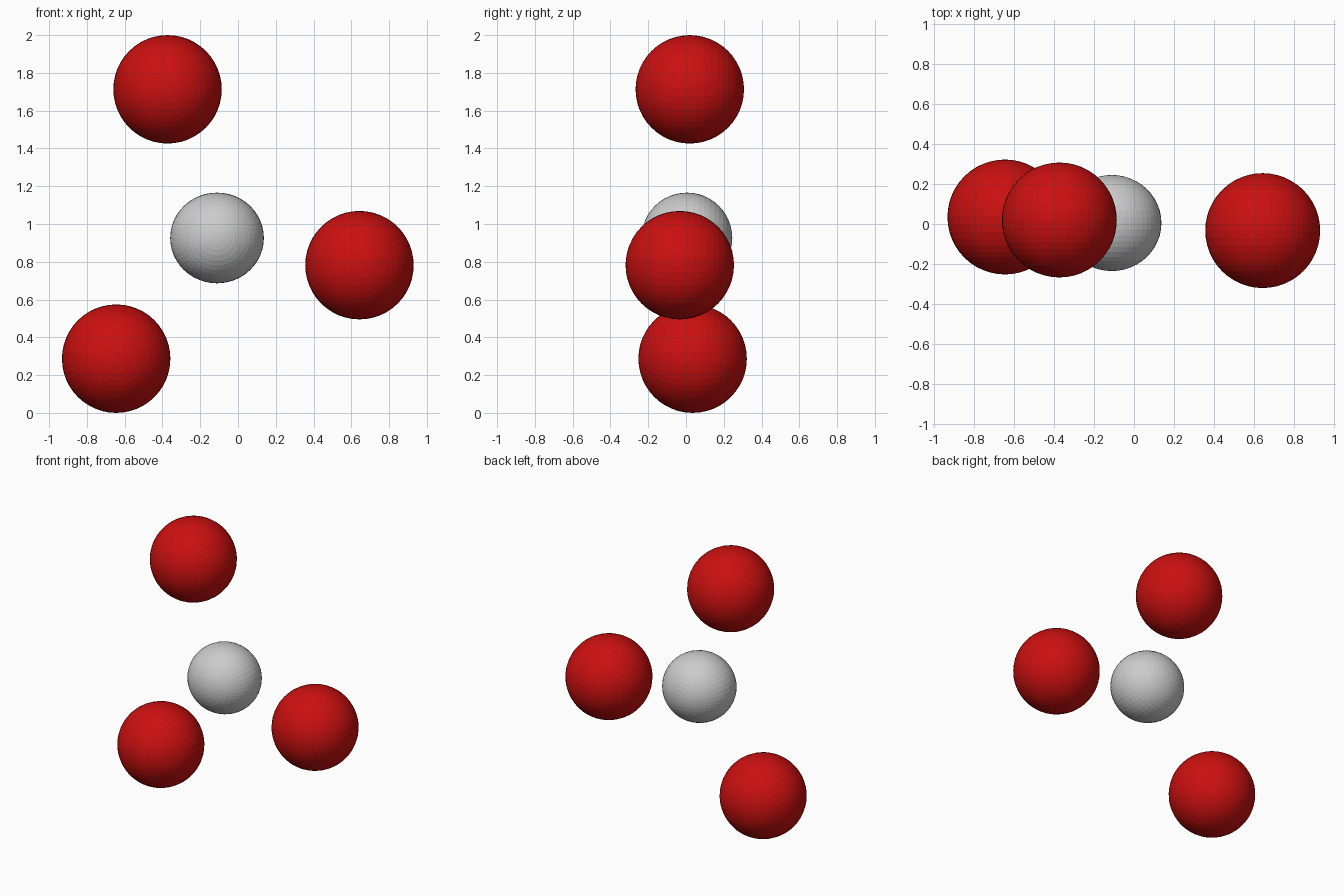
import bpy
import math

if "Cube" in bpy.data.objects:
    bpy.data.objects.remove(bpy.data.objects["Cube"])

red = bpy.data.materials.new("red")
red.diffuse_color = (0.6, 0.005, 0.005, 1)
red.use_nodes = True
red.node_tree.nodes["Principled BSDF"].inputs["Base Color"].default_value = red.diffuse_color


def ball(name, centre, radii, material=None):
    # Faceted sphere with its poles on the front-back axis
    bpy.ops.mesh.primitive_uv_sphere_add(segments=48, ring_count=24, radius=1)
    obj = bpy.context.object
    obj.name = name
    obj.rotation_euler = (math.pi / 2, 0, 0)
    bpy.ops.object.transform_apply(location=False, rotation=True, scale=False)
    obj.scale = radii
    obj.location = centre
    if material:
        obj.data.materials.append(material)
    return obj


# Central grey ball
ball("centre_ball", (-0.111, 0.005, 0.926), (0.248, 0.24, 0.24))

# Three red balls around it
R = 0.287
for name, centre in (
    ("upper_ball", (-0.373, 0.02, 2 - R)),
    ("right_ball", (0.643, -0.033, 0.782)),
    ("lower_ball", (-0.645, 0.035, R)),
):
    ball(name, centre, (R, R, R), red)
